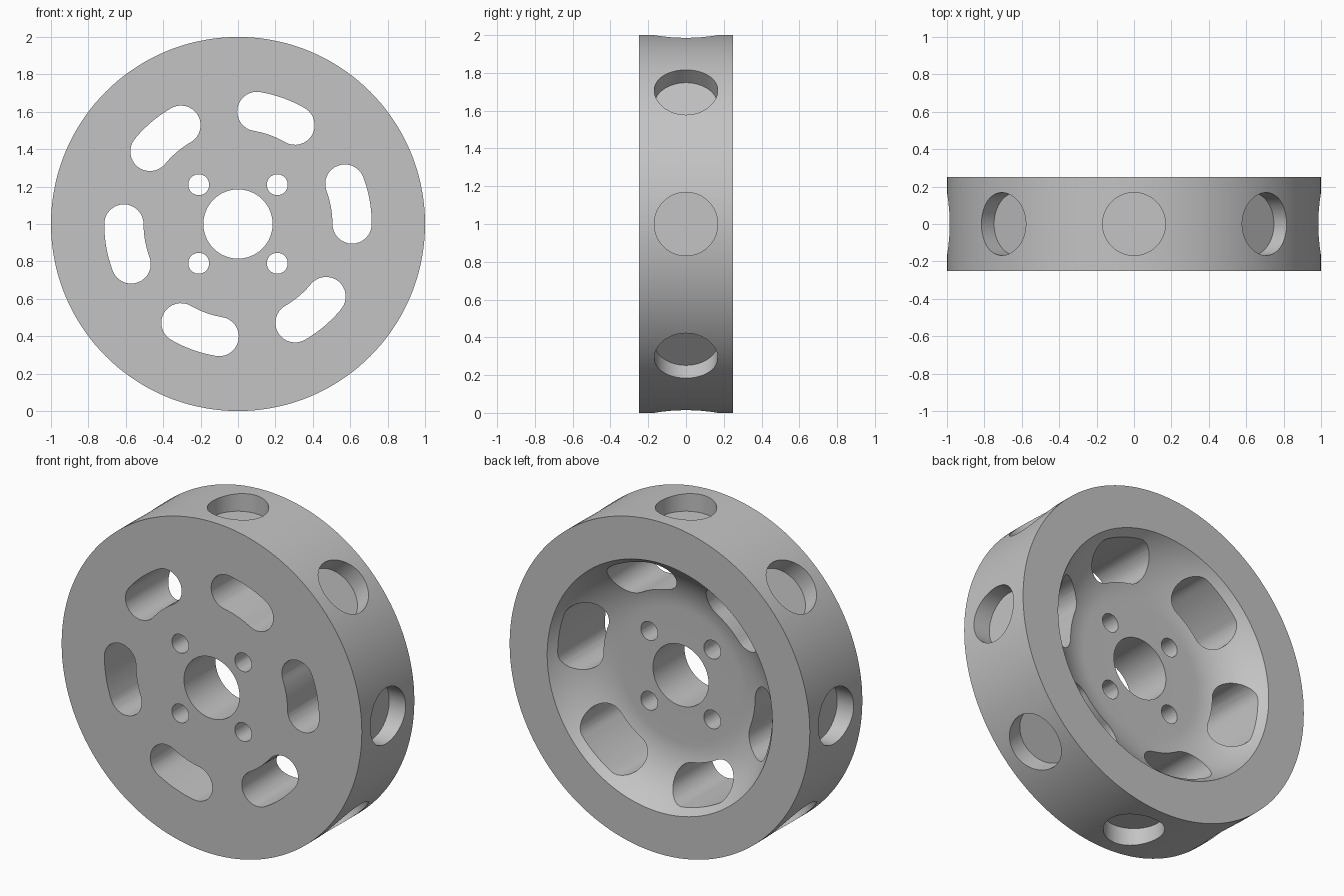
import bpy, bmesh, math
from math import sin, cos, pi, radians
from mathutils import Matrix, Vector

cube = bpy.data.objects.get("Cube")
if cube:
    bpy.data.objects.remove(cube, do_unlink=True)

HALF = 0.25        # half of the wheel width
FLOOR = 0.05       # y of the dish floor
CENTRE = Vector((0, 0, 1))

grey = bpy.data.materials.new("satin grey")
grey.use_nodes = True
colour = (0.55, 0.55, 0.55, 1)
grey.diffuse_color = colour
grey.node_tree.nodes["Principled BSDF"].inputs["Base Color"].default_value = colour


def finish(bm, name):
    bmesh.ops.recalc_face_normals(bm, faces=bm.faces)
    mesh = bpy.data.meshes.new(name)
    bm.to_mesh(mesh)
    bm.free()
    mesh.materials.append(grey)
    obj = bpy.data.objects.new(name, mesh)
    obj.location = CENTRE
    bpy.context.collection.objects.link(obj)
    return obj


def lathe(name, profile, steps=144):
    """Revolve a closed (radius, y) profile around the axle."""
    bm = bmesh.new()
    rings = []
    for i in range(steps):
        a = 2 * pi * i / steps
        rings.append([bm.verts.new((r * cos(a), y, r * sin(a))) for r, y in profile])
    n = len(profile)
    for i in range(steps):
        a, b = rings[i], rings[(i + 1) % steps]
        for j in range(n):
            k = (j + 1) % n
            bm.faces.new((a[j], a[k], b[k], b[j]))
    return finish(bm, name)


def add_prism(bm, outline):
    """Extrude an (x, z) outline straight through the wheel."""
    face = bm.faces.new([bm.verts.new((x, -1, z)) for x, z in outline])
    new = bmesh.ops.extrude_face_region(bm, geom=[face])["geom"]
    verts = [v for v in new if isinstance(v, bmesh.types.BMVert)]
    bmesh.ops.translate(bm, verts=verts, vec=(0, 2, 0))


def arc(cx, cz, radius, start, end, steps):
    return [(cx + radius * cos(start + (end - start) * i / steps),
             cz + radius * sin(start + (end - start) * i / steps))
            for i in range(steps + 1)]


def slot_outline(start, end, mid=0.61, half=0.105):
    """Curved slot with round ends, following the wheel."""
    outer = arc(0, 0, mid + half, start, end, 12)
    cap_a = arc(mid * cos(end), mid * sin(end), half, end, end + pi, 16)
    inner = arc(0, 0, mid - half, end, start, 12)
    cap_b = arc(mid * cos(start), mid * sin(start), half, start + pi, start + 2 * pi, 16)
    return outer + cap_a[1:] + inner[1:] + cap_b[1:-1]


# Wheel body: flat front, rim, dished back with a rounded wall, hub bore
floor_r, mouth_r, bore_r = 0.40, 0.75, 0.185
run, rise = mouth_r - floor_r, HALF - FLOOR
bend = (run ** 2 + rise ** 2) / (2 * rise)
sweep = math.asin(run / bend)
dish = [(floor_r + bend * sin(sweep * t / 16),
         FLOOR + bend * (1 - cos(sweep * t / 16))) for t in range(16, -1, -1)]
profile = [(bore_r, -HALF), (1, -HALF), (1, HALF)] + dish + [(bore_r, FLOOR)]
wheel = lathe("wheel", profile)

# Six curved slots and four bolt holes
bm = bmesh.new()
for k in range(6):
    add_prism(bm, slot_outline(radians(60 * k), radians(60 * k + 20.5)))
for sx in (-1, 1):
    for sz in (-1, 1):
        add_prism(bm, arc(0.21 * sx, 0.21 * sz, 0.056, 0, 2 * pi, 32)[:-1])
through_cutter = finish(bm, "slot_and_bolt_cutter")

# Eight blind round pockets around the rim
bm = bmesh.new()
for k in range(8):
    matrix = (Matrix.Rotation(radians(45 * k), 4, 'Y')
              @ Matrix.Translation((0, 0, 0.89 + 0.15)))
    bmesh.ops.create_cone(bm, cap_ends=True, segments=64, radius1=0.168,
                          radius2=0.168, depth=0.3, matrix=matrix)
pocket_cutter = finish(bm, "rim_pocket_cutter")

# Cut the openings and keep only the wheel
bpy.context.view_layer.objects.active = wheel
for cutter in (through_cutter, pocket_cutter):
    cutter.hide_render = True
    mod = wheel.modifiers.new(cutter.name, 'BOOLEAN')
    mod.operation = 'DIFFERENCE'
    mod.solver = 'EXACT'
    mod.object = cutter
    bpy.ops.object.modifier_apply(modifier=mod.name)
    bpy.data.objects.remove(cutter, do_unlink=True)

for obj in bpy.context.selected_objects:
    obj.select_set(False)
wheel.select_set(True)
bpy.ops.object.shade_smooth_by_angle(angle=radians(25))
